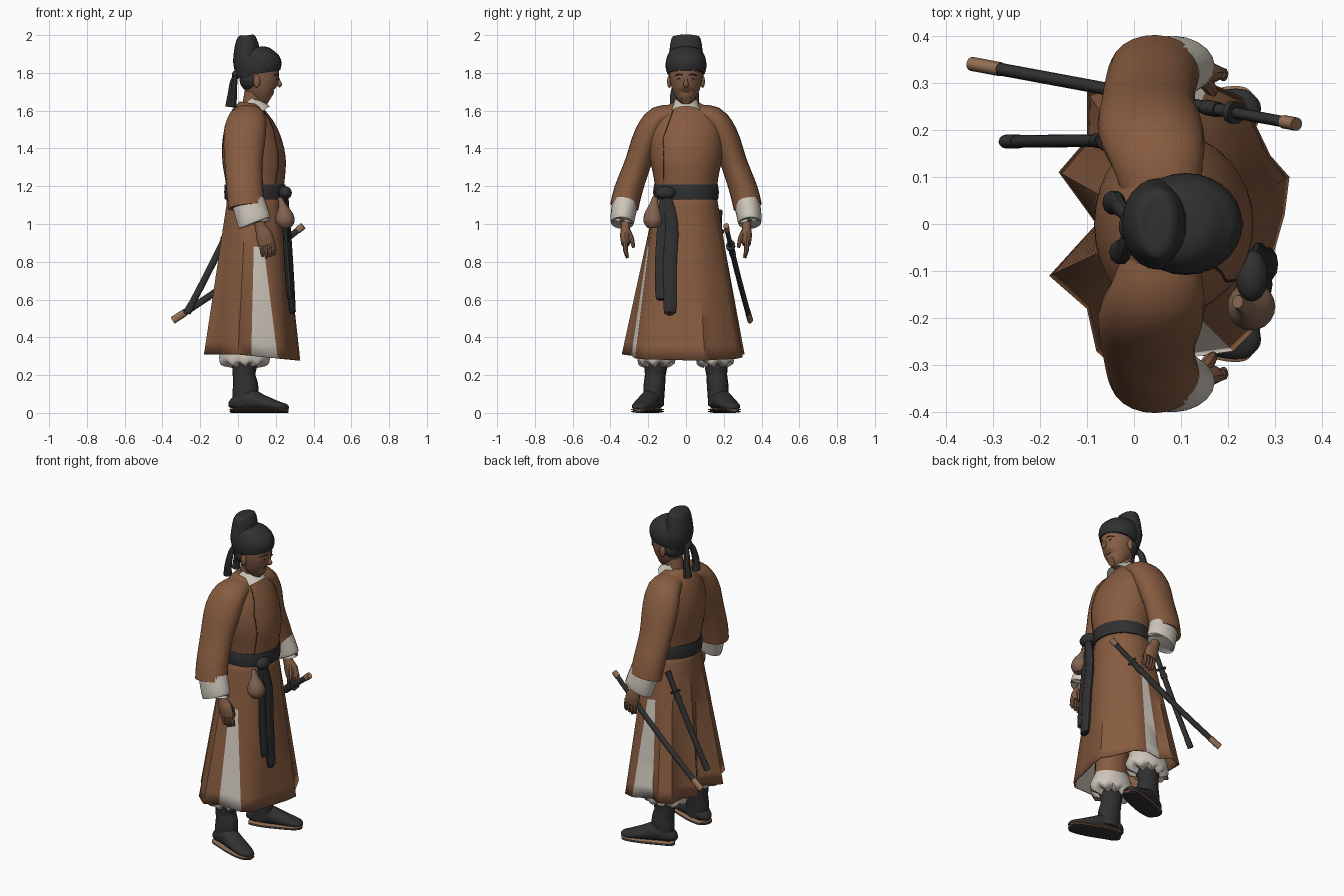
import bpy, bmesh, math
from mathutils import Vector

if "Cube" in bpy.data.objects:
    bpy.data.objects.remove(bpy.data.objects["Cube"])


def material(name, *rgb):
    m = bpy.data.materials.new(name)
    m.use_nodes = True
    m.diffuse_color = (*rgb, 1)
    bsdf = m.node_tree.nodes["Principled BSDF"]
    bsdf.inputs["Base Color"].default_value = (*rgb, 1)
    bsdf.inputs["Roughness"].default_value = 0.8
    return m


ROBE = material("robe brown", 0.24, 0.105, 0.05)
SEAM = material("seam brown", 0.07, 0.03, 0.016)
LINEN = material("linen white", 0.62, 0.57, 0.5)
BLACK = material("charcoal cloth", 0.03, 0.03, 0.031)
SKIN = material("skin", 0.23, 0.11, 0.062)
LEATHER = material("purse leather", 0.22, 0.125, 0.08)
TAN = material("tan trim", 0.3, 0.16, 0.09)
LIPS = material("lip brown", 0.16, 0.06, 0.04)
X, Z = Vector((1, 0, 0)), Vector((0, 0, 1))
parts = []


def finish(name, bm, *mats):
    bmesh.ops.recalc_face_normals(bm, faces=bm.faces)
    me = bpy.data.meshes.new(name)
    bm.to_mesh(me)
    bm.free()
    for m in mats:
        me.materials.append(m)
    ob = bpy.data.objects.new(name, me)
    bpy.context.collection.objects.link(ob)
    parts.append(ob)
    return ob


def catmull(a, b, c, d, t):
    return 0.5 * (2 * b + (c - a) * t + (2 * a - 5 * b + 4 * c - d) * t * t
                  + (3 * b - a - 3 * c + d) * t ** 3)


def sweep(name, mat, rings, hint=X, sides=20, steps=3, caps=True):
    """Smooth loft through rings (x, y, z, radius along hint, radius across)."""
    pts = [Vector(r[:3]) for r in rings]
    rad = [Vector((r[3], r[-1], 0)) for r in rings]
    n = len(pts)
    path = []
    for i in range(n - 1):
        k = [max(i - 1, 0), i, i + 1, min(i + 2, n - 1)]
        for j in range(steps + (i == n - 2)):
            t = j / steps
            path.append((catmull(*[pts[q] for q in k], t), catmull(*[rad[q] for q in k], t)))
    bm = bmesh.new()
    loops = []
    for i, (p, r) in enumerate(path):
        t = (path[min(i + 1, len(path) - 1)][0] - path[max(i - 1, 0)][0]).normalized()
        u = (hint - hint.dot(t) * t).normalized()
        v = t.cross(u)
        ring = []
        for s in range(sides):
            a = math.tau * s / sides
            ring.append(bm.verts.new(p + u * r.x * math.cos(a) + v * r.y * math.sin(a)))
        loops.append(ring)
    for lo, hi in zip(loops, loops[1:]):
        for s in range(sides):
            e = (s + 1) % sides
            bm.faces.new((lo[s], lo[e], hi[e], hi[s]))
    if caps:
        bm.faces.new(loops[0])
        bm.faces.new(loops[-1])
    return finish(name, bm, mat)


def ball(name, mat, loc, size):
    bm = bmesh.new()
    bmesh.ops.create_uvsphere(bm, u_segments=20, v_segments=12, radius=1)
    for v in bm.verts:
        v.co = Vector(loc) + Vector(a * b for a, b in zip(v.co, size))
    return finish(name, bm, mat)


def front_of(ob, y, z):
    """Point of a part's surface, seen from ahead."""
    bpy.context.view_layer.update()
    return ob.ray_cast(Vector((1, y, z)), -X)[1]


# Robe body
torso = sweep("robe_torso", ROBE, [
    (.09, 0, 1.14, .145, .16), (.09, 0, 1.24, .158, .17), (.085, 0, 1.34, .168, .19),
    (.07, 0, 1.45, .155, .2), (.06, 0, 1.54, .125, .18), (.06, 0, 1.6, .09, .14),
    (.065, 0, 1.64, .055, .075)], sides=32)
seam = [front_of(torso, -.07 - .05 * min(1, i / 3), 1.6 - .048 * i) for i in range(9)]
sweep("robe_front_seam", SEAM, [(*p, .003) for p in seam], sides=6)
sweep("neck_collar", LINEN, [(.095, 0, 1.575, .088, .09), (.072, 0, 1.61, .076, .075),
                             (.046, 0, 1.647, .06, .062)], caps=False)

# Pleated skirt with pale tapering side gussets
hem = [(.32, .02), (.33, .1), (.29, .145), (.23, .27), (.16, .3), (.04, .27), (-.02, .31),
       (-.1, .28), (-.1, .18), (-.16, .11), (-.08, 0), (-.18, -.11), (-.1, -.18),
       (-.08, -.27), (0, -.34), (.07, -.29), (.21, -.27), (.26, -.22), (.28, -.13), (.3, -.05)]
pinch = {4: .8, 16: -.8}
bm = bmesh.new()
rows = []
for j in range(13):
    t = j / 12
    row = []
    for i, (hx, hy) in enumerate(hem):
        a = math.tau * (i + pinch.get(i, 0)) / len(hem)
        top = Vector((.09 + .148 * math.cos(a), .16 * math.sin(a), 1.17))
        row.append(bm.verts.new(top.lerp(Vector((hx, hy, .31 - .1 * max(hx, 0))), t)))
    rows.append(row)
for j, (up, low) in enumerate(zip(rows, rows[1:])):
    for i in range(len(hem)):
        e = (i + 1) % len(hem)
        f = bm.faces.new((up[i], up[e], low[e], low[i]))
        f.material_index = int(i in (4, 15) and j > 3)
skirt = finish("robe_skirt", bm, ROBE, LINEN)
skirt.modifiers.new("cloth", "SOLIDIFY").thickness = .006

# Belt, sash and purse
sweep("belt", BLACK, [(.09, 0, 1.13, .16, .17), (.09, 0, 1.17, .163, .174),
                      (.09, 0, 1.21, .16, .168)], sides=32)
ball("sash_knot", BLACK, (.25, -.11, 1.165), (.035, .055, .035))
for k, (y, dx, end) in enumerate([(-.128, 0, .6), (-.085, .012, .53)]):
    sweep(f"sash_tail_{k + 1}", BLACK, [
        (.235 + dx, -.11, 1.17, .018, .025), (.25 + dx, y + .01, 1.0, .016, .035),
        (.262 + dx, y, .8, .018, .038), (.275 + dx, y, end + .03, .018, .036),
        (.28 + dx, y, end, .014, .026)], sides=10)
sweep("purse", LEATHER, [(.22, -.165, 1.14, .012, .014), (.235, -.17, 1.1, .02, .025),
                         (.245, -.175, 1.05, .046, .046), (.25, -.175, 1.01, .05, .05),
                         (.25, -.175, .98, .028, .03)])

for side, s in (("left", 1), ("right", -1)):
    # Sleeves and cuffs
    sweep(f"{side}_sleeve", ROBE, [
        (.06, .03 * s, 1.585, .07, .045), (.05, .14 * s, 1.56, .1, .066),
        (.035, .2 * s, 1.47, .112, .075), (.03, .255 * s, 1.32, .1, .07),
        (.037, .305 * s, 1.18, .097, .075), (.046, .327 * s, 1.09, .098, .076)], sides=24)
    sweep(f"{side}_cuff", LINEN, [
        (.055, .322 * s, 1.115, .088, .07), (.075, .333 * s, 1.05, .09, .066),
        (.088, .338 * s, 1.005, .088, .06), (.086, .336 * s, 1.02, .07, .045)])
    # Hands
    sweep(f"{side}_hand", SKIN, [
        (.1, .325 * s, 1.06, .03, .025), (.118, .32 * s, .99, .029, .024),
        (.138, .322 * s, .94, .044, .027), (.152, .32 * s, .89, .044, .022)], sides=12)
    for k in range(4):
        fx = .122 + .02 * k
        sweep(f"{side}_finger_{k + 1}", SKIN, [
            (fx, .32 * s, .91, .013), (fx + .006, .32 * s, .86, .0125),
            (fx + .008, .31 * s, .82 + .008 * abs(k - 1), .008)], sides=8, steps=2)
    sweep(f"{side}_thumb", SKIN, [
        (.145, .31 * s, .965, .016), (.162, .288 * s, .92, .014),
        (.168, .278 * s, .875, .008)], sides=8, steps=2)
    # Legs and ruffled trouser hems
    sweep(f"{side}_upper_leg", ROBE, [
        (.06, .09 * s, .7, .08, .075), (.05, .13 * s, .5, .1, .085),
        (.04, .15 * s, .35, .1, .085)])
    ruffle = sweep(f"{side}_trouser_hem", LINEN, [
        (.04, .15 * s, .38, .1, .085), (.035, .155 * s, .31, .132, .1),
        (.035, .155 * s, .265, .125, .095), (.035, .155 * s, .25, .065, .06)], sides=36)
    for v in ruffle.data.vertices:
        wave = math.sin(9 * math.atan2(v.co.y - .155 * s, v.co.x - .035))
        v.co.z += .012 * wave * (v.co.z < .32)
    # Boots with a tan welt above a dark sole
    sweep(f"{side}_boot_shaft", BLACK, [
        (.035, .16 * s, .36, .06, .055), (.035, .16 * s, .26, .066, .062),
        (.032, .163 * s, .2, .06, .055), (.04, .167 * s, .15, .066, .057),
        (.04, .17 * s, .1, .07, .056), (.042, .172 * s, .04, .068, .055)])
    profile = [(-.033, .157, .016, .015), (-.02, .162, .034, .043), (.05, .18, .058, .054),
               (.13, .21, .042, .056), (.21, .238, .025, .05), (.25, .25, .018, .035),
               (.262, .254, .008, .012)]
    sweep(f"{side}_boot_foot", BLACK, [
        (x, y * s, .012 + r, r, w) for x, y, r, w in profile], hint=Z)
    for part, mat, z, h, grow in (("welt", TAN, .018, .006, .006), ("sole", BLACK, .007, .007, .004)):
        sweep(f"{side}_{part}", mat, [
            (x, y * s, z, h, w + grow) for x, y, r, w in profile], hint=Z)

# Head and face
sweep("neck", SKIN, [(.065, 0, 1.58, .05, .05), (.08, 0, 1.66, .052, .052),
                     (.1, 0, 1.74, .055, .055)])
head = sweep("head", SKIN, [
    (.17, 0, 1.66, .032, .026), (.151, 0, 1.674, .06, .048), (.135, 0, 1.7, .08, .067),
    (.122, 0, 1.738, .094, .08), (.117, 0, 1.78, .1, .087), (.112, 0, 1.83, .104, .09),
    (.11, 0, 1.88, .07, .07)], sides=28)
sweep("nose", SKIN, [(.208, 0, 1.785, .006, .007), (.216, 0, 1.755, .009, .009),
                     (.221, 0, 1.738, .012, .014), (.214, 0, 1.726, .006, .01)], sides=10)
ball("mouth", LIPS, front_of(head, 0, 1.7), (.003, .022, .004))
for side, s in (("left", 1), ("right", -1)):
    ball(f"{side}_ear", SKIN, (.1, .088 * s, 1.755), (.018, .012, .034))
    ball(f"{side}_eye", BLACK, front_of(head, .035 * s, 1.768), (.003, .013, .004))
    brow = [front_of(head, y * s, z) for y, z in ((.017, 1.787), (.037, 1.793), (.056, 1.785))]
    sweep(f"{side}_eyebrow", BLACK, [(*p, .003) for p in brow], sides=6, hint=Z)
ball("back_hair", BLACK, (.07, 0, 1.765), (.062, .088, .065))

# Head wrap with raised rear lobe and knotted tails
sweep("head_wrap", BLACK, [
    (.116, 0, 1.797, .109, .1), (.111, 0, 1.83, .12, .108), (.108, 0, 1.87, .118, .105),
    (.108, 0, 1.905, .102, .092), (.11, 0, 1.93, .07, .066), (.11, 0, 1.938, .03, .03)], sides=28)
sweep("head_wrap_lobe", BLACK, [
    (.055, 0, 1.775, .06, .08), (.05, 0, 1.85, .075, .097), (.046, 0, 1.91, .068, .089),
    (.05, 0, 1.965, .059, .081), (.056, 0, 1.992, .042, .07), (.056, 0, 2.0, .02, .04)], sides=24)
ball("wrap_knot", BLACK, (-.01, -.005, 1.79), (.022, .035, .024))
for side, y, x in (("left", .045, -.045), ("right", -.06, -.03)):
    sweep(f"{side}_wrap_tail", BLACK, [
        (-.01, y * .3, 1.79, .012, .014), (x * .6, y * .7, 1.755, .015, .02),
        (x * .8, y, 1.69, .018, .024), (x, y, 1.62, .023, .026)], sides=10)


# Sheathed swords at the left hip
def sword(name, tip, end, sag, trim):
    tip, end = Vector(tip), Vector(end)

    def piece(part, mat, t0, t1, r):
        rings = []
        for i in range(5):
            t = t0 + (t1 - t0) * i / 4
            p = tip.lerp(end, t) - Z * sag * 4 * t * (1 - t)
            rings.append((*p, r, r * .75))
        sweep(f"{name}_{part}", mat, rings, hint=Z, sides=12)

    piece("tip_cap", trim, 0, .09, .02)
    piece("scabbard", BLACK, .08, .8, .018)
    piece("scabbard_mouth", BLACK, .72, .76, .022)
    piece("guard", BLACK, .8, .815, .032)
    piece("grip", BLACK, .81, .97, .016)
    piece("pommel", trim, .96, 1, .019)


sword("long_sword", (-.345, .34, .49), (.345, .212, .99), .015, TAN)
sword("short_sword", (-.27, .175, .53), (.0, .178, 1.07), .01, BLACK)

# Smooth shading with sharp edges kept
for ob in parts:
    ob.select_set(True)
bpy.context.view_layer.objects.active = parts[0]
bpy.ops.object.shade_smooth_by_angle(angle=math.radians(40))
